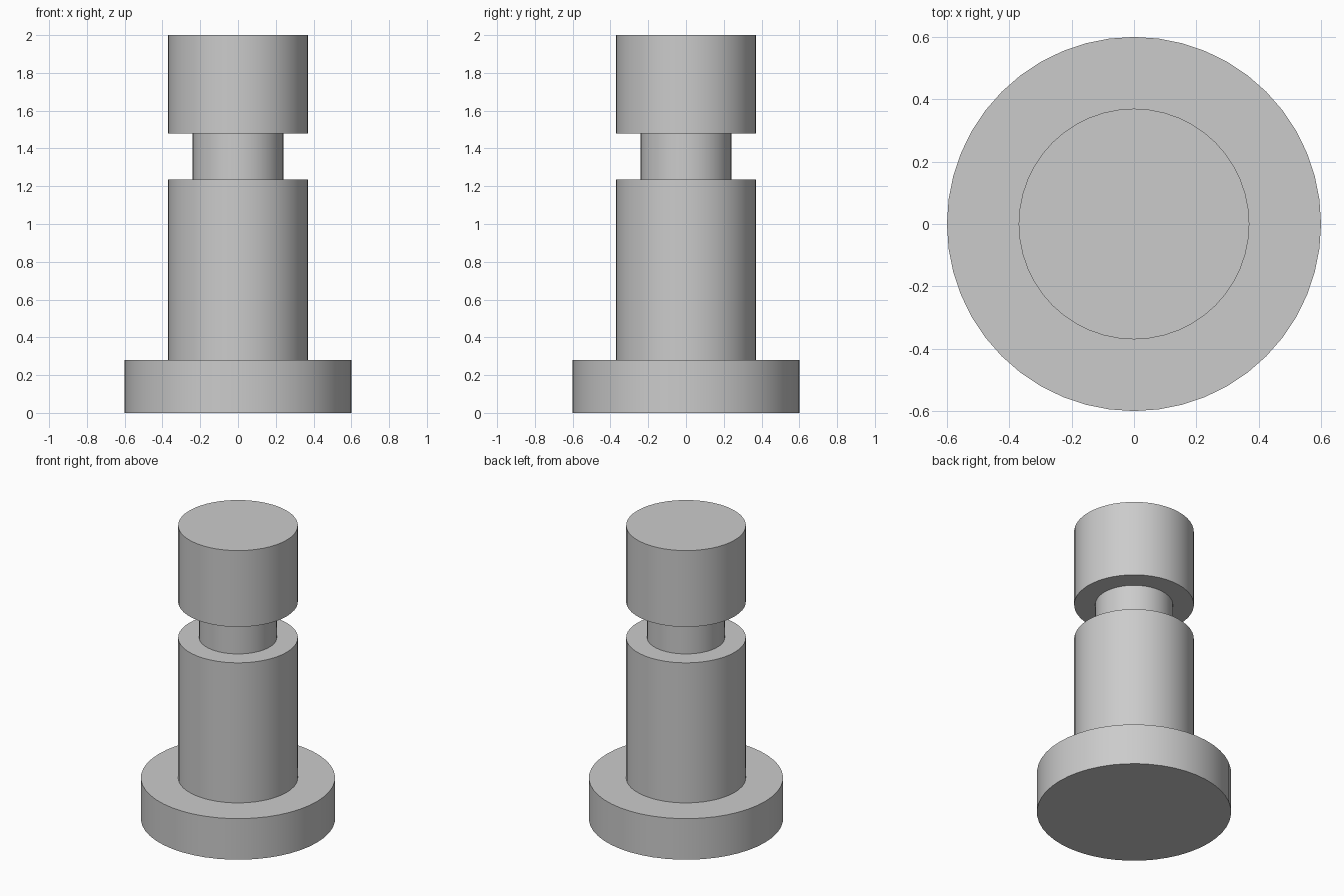
import bpy
import bmesh
from math import radians, tau

SEGMENTS = 48

cube = bpy.data.objects.get("Cube")
if cube:
    bpy.data.objects.remove(cube, do_unlink=True)

# Plain grey metal
grey = bpy.data.materials.new("grey_metal")
grey.use_nodes = True
colour = (0.6, 0.6, 0.6, 1)
grey.diffuse_color = colour
grey.node_tree.nodes["Principled BSDF"].inputs["Base Color"].default_value = colour

# Half profile (radius, height): flange, shaft, groove, head
flange, shaft, groove = 0.6, 0.37, 0.24
profile = [
    (flange, 0), (flange, 0.28),
    (shaft, 0.28), (shaft, 1.235),
    (groove, 1.235), (groove, 1.48),
    (shaft, 1.48), (shaft, 2),
]

# Turn the profile about z, then cap both ends
bm = bmesh.new()
verts = [bm.verts.new((r, 0, z)) for r, z in profile]
edges = [bm.edges.new(pair) for pair in zip(verts, verts[1:])]
bmesh.ops.spin(bm, geom=verts + edges, cent=(0, 0, 0), axis=(0, 0, 1),
               angle=tau, steps=SEGMENTS, use_duplicate=False)
bmesh.ops.remove_doubles(bm, verts=bm.verts, dist=0.0001)
bmesh.ops.holes_fill(bm, edges=[e for e in bm.edges if e.is_boundary], sides=0)
bmesh.ops.recalc_face_normals(bm, faces=bm.faces)

mesh = bpy.data.meshes.new("grooved_pin")
bm.to_mesh(mesh)
bm.free()
mesh.materials.append(grey)
pin = bpy.data.objects.new("grooved_pin", mesh)
bpy.context.collection.objects.link(pin)

# Smooth round walls with crisp shoulders
bpy.ops.object.select_all(action='DESELECT')
pin.select_set(True)
bpy.context.view_layer.objects.active = pin
bpy.ops.object.shade_smooth_by_angle(angle=radians(30))
